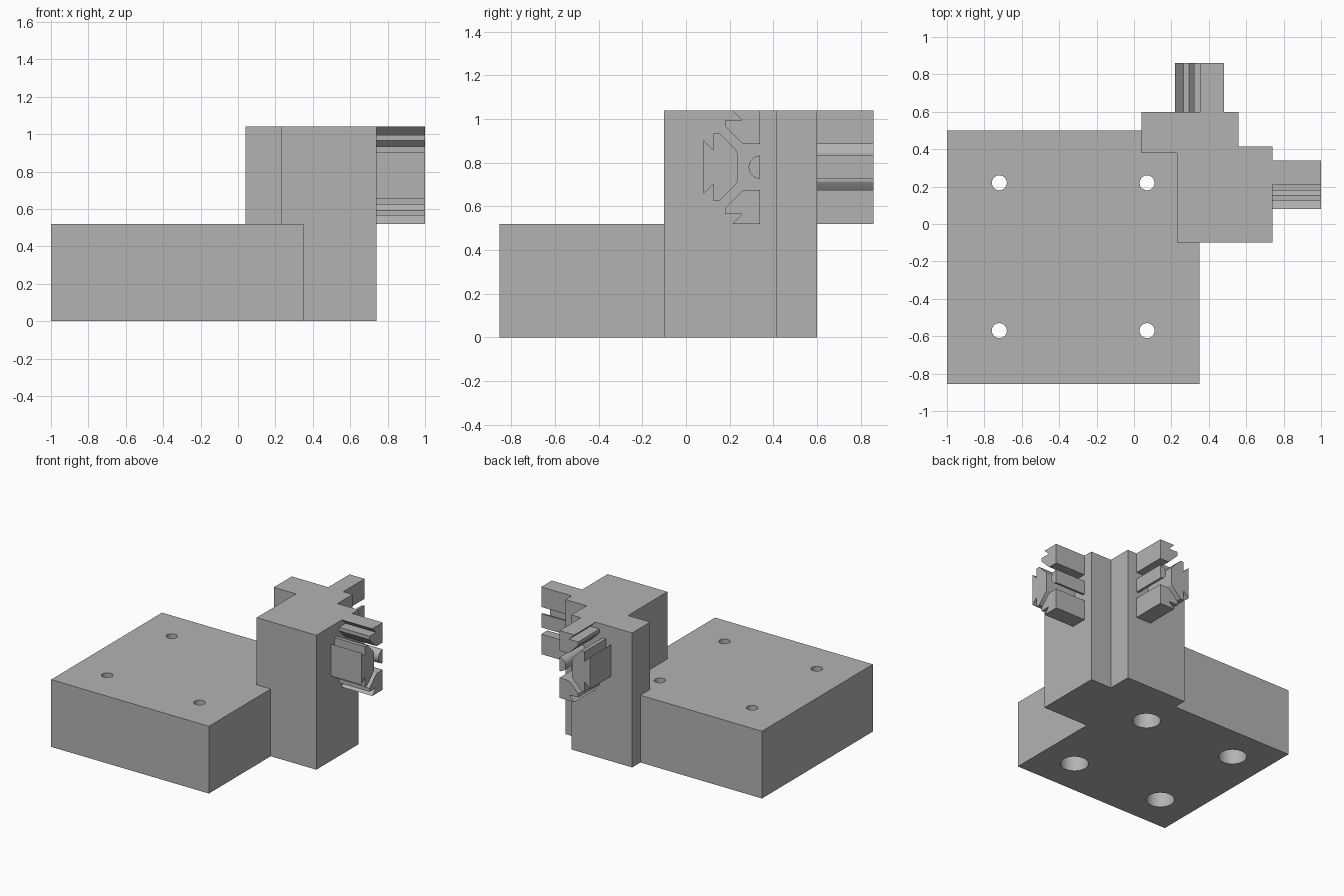
import bpy, bmesh, math
from mathutils import Vector

if "Cube" in bpy.data.objects:
    bpy.data.objects.remove(bpy.data.objects["Cube"])

grey = bpy.data.materials.new("light_grey")
grey.diffuse_color = (0.45, 0.45, 0.45, 1)
grey.use_nodes = True
grey.node_tree.nodes["Principled BSDF"].inputs["Base Color"].default_value = grey.diffuse_color


def make_object(name, bm):
    bmesh.ops.recalc_face_normals(bm, faces=bm.faces)
    mesh = bpy.data.meshes.new(name)
    bm.to_mesh(mesh)
    bm.free()
    mesh.materials.append(grey)
    obj = bpy.data.objects.new(name, mesh)
    bpy.context.collection.objects.link(obj)
    return obj


def extrude_outline(bm, points, offset):
    """Add a prism: a closed 3D outline swept along an offset."""
    face = bm.faces.new([bm.verts.new(p) for p in points])
    top = bmesh.ops.extrude_face_region(bm, geom=[face], use_keep_orig=True)
    verts = [g for g in top["geom"] if isinstance(g, bmesh.types.BMVert)]
    bmesh.ops.translate(bm, verts=verts, vec=Vector(offset))


def plan_prism(name, plan, z0, z1):
    bm = bmesh.new()
    extrude_outline(bm, [(x, y, z0) for x, y in plan], (0, 0, z1 - z0))
    return make_object(name, bm)


def hole_cutter(name, radius, z0, z1):
    bm = bmesh.new()
    for cx in (-0.72, 0.07):
        for cy in (-0.57, 0.22):
            ring = [(cx + radius * math.cos(math.tau * i / 40),
                     cy + radius * math.sin(math.tau * i / 40), z0) for i in range(40)]
            extrude_outline(bm, ring, (0, 0, z1 - z0))
    cutter = make_object(name, bm)
    cutter.hide_render = True
    return cutter


def smooth(obj):
    bpy.ops.object.select_all(action='DESELECT')
    obj.select_set(True)
    bpy.context.view_layer.objects.active = obj
    bpy.ops.object.shade_smooth_by_angle(angle=math.radians(25))


# Mounting block and stepped corner column, joined into one bracket
bracket = plan_prism("bracket", [(-1, -0.855), (0.35, -0.855), (0.35, 0.5), (-1, 0.5)], 0, 0.52)
column = plan_prism("column", [(0.04, 0.60), (0.04, 0.38), (0.23, 0.38), (0.23, -0.10),
                               (0.74, -0.10), (0.74, 0.415), (0.56, 0.415), (0.56, 0.60)], 0, 1.04)
# Screw holes: narrow through bore with a wide counterbore from below
bore = hole_cutter("bore_cutter", 0.04, -0.1, 0.7)
counterbore = hole_cutter("counterbore_cutter", 0.1, -0.1, 0.4)

bpy.context.view_layer.objects.active = bracket
for tool, operation in ((column, 'UNION'), (bore, 'DIFFERENCE'), (counterbore, 'DIFFERENCE')):
    mod = bracket.modifiers.new(tool.name, 'BOOLEAN')
    mod.operation, mod.solver, mod.object = operation, 'EXACT', tool
    bpy.ops.object.modifier_apply(modifier=mod.name)
    bpy.data.objects.remove(tool)
smooth(bracket)

# Half T-slot plug cross-section: (distance from flat cut plane, height from centre)
slot_half = [(0.26, 0.123), (0.215, 0.078), (0.215, 0.155), (0.187, 0.155),
             (0.112, 0.08), (0.105, 0.065)]
slot = slot_half + [(u, -w) for u, w in reversed(slot_half)]
corner = [(0, 0.26), (0.128, 0.26), (0.082, 0.215), (0.16, 0.215), (0.16, 0.187),
          (0.09, 0.116), (0.079, 0.108), (0.066, 0.105), (0, 0.105)]
lower_corner = [(u, -w) for u, w in corner]
core = [(0.053 * math.sin(math.pi * i / 16), 0.053 * math.cos(math.pi * i / 16)) for i in range(17)]


def plug(name, place, offset):
    bm = bmesh.new()
    for section in (slot, corner, lower_corner, core):
        extrude_outline(bm, [place(u, 0.78 + w) for u, w in section], offset)
    smooth(make_object(name, bm))


# One plug on the right side and one on the back
plug("right_plug", lambda u, z: (0.74, 0.34 - u, z), (0.26, 0, 0))
plug("back_plug", lambda u, z: (0.48 - u, 0.60, z), (0, 0.26, 0))
